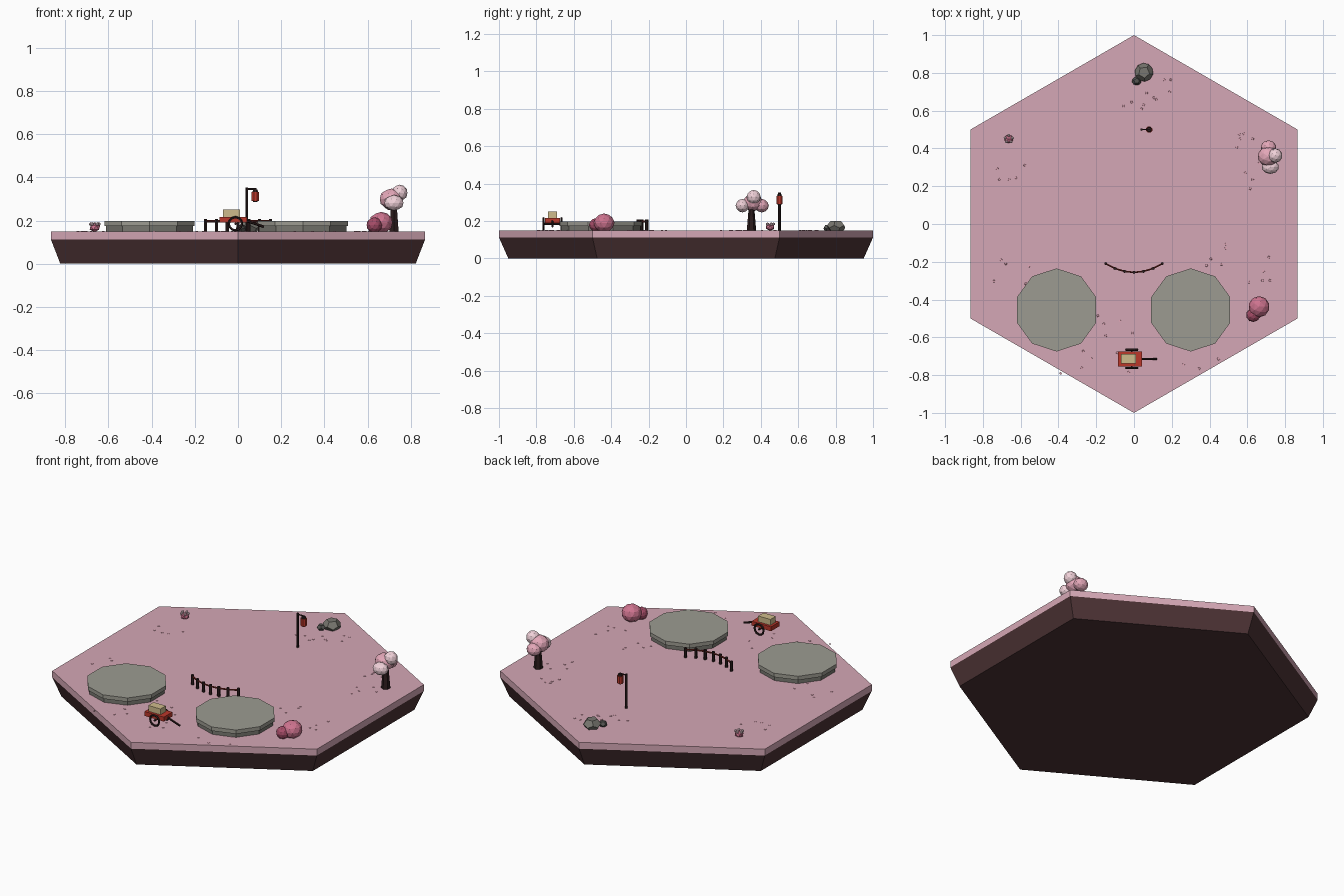
import bpy, bmesh, math, random
from mathutils import Vector, Matrix

if "Cube" in bpy.data.objects:
    bpy.data.objects.remove(bpy.data.objects["Cube"])

random.seed(4)
TOP = 0.15


def mat(name, r, g, b):
    m = bpy.data.materials.new(name)
    m.diffuse_color = [(c / 255) ** 2.2 for c in (r, g, b)] + [1]
    m.use_nodes = True
    m.node_tree.nodes["Principled BSDF"].inputs["Base Color"].default_value = m.diffuse_color
    return m


PINK = mat("ground_pink", 212, 166, 180)
SOIL = mat("soil", 78, 54, 56)
STONE = mat("stone", 155, 154, 144)
STONE_DARK = mat("stone_dark", 120, 119, 112)
ROCK_DARK = mat("rock_dark", 85, 85, 82)
WOOD = mat("dark_wood", 48, 34, 34)
RED = mat("red", 185, 58, 46)
ROPE = mat("rail_red", 120, 45, 38)
STRAW = mat("straw", 205, 186, 138)
BLOSSOM = mat("blossom", 226, 165, 182)
PALE = mat("pale_blossom", 240, 208, 216)
BUSH = mat("bush_pink", 205, 115, 142)
BUSH_DARK = mat("bush_dark", 165, 78, 104)


def finish(name, bm, material):
    me = bpy.data.meshes.new(name)
    bmesh.ops.recalc_face_normals(bm, faces=bm.faces)
    bm.to_mesh(me)
    bm.free()
    me.materials.append(material)
    ob = bpy.data.objects.new(name, me)
    bpy.context.collection.objects.link(ob)
    return ob


def prism(name, n, x, y, z0, z1, r0, r1, material, turn=90):
    bm = bmesh.new()
    rings = []
    for z, r in ((z0, r0), (z1, r1)):
        rings.append([bm.verts.new((x + r * math.cos(math.radians(turn + 360 * i / n)),
                                    y + r * math.sin(math.radians(turn + 360 * i / n)), z))
                      for i in range(n)])
    a, b = rings
    bm.faces.new(a[::-1])
    bm.faces.new(b)
    for i in range(n):
        j = (i + 1) % n
        bm.faces.new((a[i], a[j], b[j], b[i]))
    return finish(name, bm, material)


def box(name, c, size, material):
    bm = bmesh.new()
    bmesh.ops.create_cube(bm, size=1, matrix=Matrix.Translation(c) @ Matrix.Diagonal((*size, 1)))
    return finish(name, bm, material)


def bar(name, p, q, r, material, n=6):
    p, q = Vector(p), Vector(q)
    d = q - p
    bm = bmesh.new()
    m = Matrix.Translation((p + q) / 2) @ d.to_track_quat('Z', 'Y').to_matrix().to_4x4()
    bmesh.ops.create_cone(bm, cap_ends=True, segments=n, radius1=r, radius2=r, depth=d.length, matrix=m)
    return finish(name, bm, material)


def blob(name, c, r, material, detail=2):
    bm = bmesh.new()
    bmesh.ops.create_icosphere(bm, subdivisions=detail, radius=1,
                               matrix=Matrix.Translation(c) @ Matrix.Diagonal((*r, 1)))
    return finish(name, bm, material)


def rock(name, c, r, turn, material):
    # dodecahedron: hull of the face centres of an icosahedron
    bm = bmesh.new()
    bmesh.ops.create_icosphere(bm, subdivisions=1, radius=1)
    pts = [f.calc_center_median().normalized() for f in bm.faces]
    bm.clear()
    m = Matrix.Translation(c) @ Matrix.Diagonal((*r, 1)) @ Matrix.Rotation(turn, 4, 'Z')
    for p in pts:
        bm.verts.new(m @ p)
    bmesh.ops.convex_hull(bm, input=bm.verts)
    return finish(name, bm, material)


# hexagonal tile
prism("tile_soil", 6, 0, 0, 0, 0.112, 0.95, 1.0, SOIL)
prism("tile_ground", 6, 0, 0, 0.112, TOP, 1.0, 1.0, PINK)

# two stone platforms
for side, x in (("left", -0.41), ("right", 0.30)):
    prism(side + "_platform_base", 10, x, -0.455, TOP, 0.174, 0.212, 0.212, STONE_DARK)
    prism(side + "_platform_slab", 10, x, -0.455, 0.174, 0.197, 0.22, 0.22, STONE)

# curved fence
posts = [(0.05 * i, -0.256 + 0.046 * (i / 3) ** 2) for i in range(-3, 4)]
for i, (x, y) in enumerate(posts):
    bar(f"fence_post_{i}", (x, y, TOP), (x, y, 0.208), 0.0085, WOOD)
for i, (p, q) in enumerate(zip(posts, posts[1:])):
    bar(f"fence_rail_{i}", (*p, 0.197), (*q, 0.197), 0.005, ROPE)

# cart
CY = -0.714
box("cart_bed", (-0.021, CY, 0.203), (0.127, 0.08, 0.026), RED)
box("cart_load", (-0.03, CY, 0.232), (0.08, 0.05, 0.036), STRAW)
bar("cart_axle", (-0.012, CY - 0.05, 0.185), (-0.012, CY + 0.05, 0.185), 0.006, WOOD)
bar("cart_handle", (0.035, CY, 0.2), (0.12, CY, 0.171), 0.006, WOOD)
for side, s in (("front", -1), ("back", 1)):
    bpy.ops.mesh.primitive_torus_add(major_segments=12, minor_segments=5, major_radius=0.03,
                                     minor_radius=0.006, location=(-0.012, CY + s * 0.048, 0.185),
                                     rotation=(math.pi / 2, 0, 0))
    w = bpy.context.object
    w.name = side + "_wheel"
    w.data.materials.append(WOOD)

# lantern on a post
bar("lamp_post", (0.04, 0.5, TOP), (0.04, 0.5, 0.352), 0.007, WOOD)
bar("lamp_arm", (0.035, 0.5, 0.346), (0.085, 0.5, 0.346), 0.004, WOOD)
prism("lantern", 8, 0.08, 0.5, 0.291, 0.333, 0.018, 0.018, RED, 22.5)
prism("lantern_cap", 8, 0.08, 0.5, 0.333, 0.344, 0.014, 0.011, WOOD, 22.5)
prism("lantern_foot", 8, 0.08, 0.5, 0.286, 0.291, 0.012, 0.012, WOOD, 22.5)

# rocks
rock("large_rock", (0.053, 0.803, 0.17), (0.05, 0.05, 0.038), 0.4, STONE_DARK)
rock("small_rock", (0.014, 0.757, 0.163), (0.025, 0.023, 0.02), 0.9, ROCK_DARK)

# blossom tree
prism("tree_trunk", 6, 0.722, 0.35, TOP, 0.27, 0.025, 0.015, WOOD)
blob("crown_middle", (0.71, 0.358, 0.3), (0.056, 0.052, 0.048), BLOSSOM)
blob("crown_back", (0.712, 0.405, 0.282), (0.042, 0.038, 0.036), BLOSSOM)
blob("crown_front", (0.722, 0.302, 0.282), (0.046, 0.037, 0.036), PALE)
blob("crown_top", (0.748, 0.362, 0.328), (0.038, 0.038, 0.038), PALE)

# bush
blob("bush_large", (0.662, -0.438, 0.19), (0.056, 0.056, 0.05), BUSH)
blob("bush_small", (0.631, -0.482, 0.179), (0.037, 0.037, 0.036), BUSH_DARK)

# little flower clump
blob("flower_clump", (-0.663, 0.45, 0.167), (0.027, 0.025, 0.02), BUSH, 1)
for i in range(5):
    a = math.radians(72 * i + 18)
    blob(f"flower_{i}", (-0.663 + 0.02 * math.cos(a), 0.45 + 0.018 * math.sin(a), 0.184),
         (0.009, 0.009, 0.009), PALE, 1)

# fallen petals around the props
spots = [(-0.66, 0.3), (0.12, 0.7), (0.02, 0.62), (0.6, 0.4), (0.68, 0.25), (0.4, -0.18),
         (0.62, -0.25), (-0.1, -0.55), (-0.65, -0.25), (0, -0.75), (0.35, -0.7), (-0.3, -0.72)]
for i in range(60):
    cx, cy = spots[i % len(spots)]
    prism(f"petal_{i}", 5, cx + random.uniform(-0.1, 0.1), cy + random.uniform(-0.08, 0.08),
          TOP, TOP + 0.002, 0.007, 0.006, BLOSSOM, random.uniform(0, 72))
